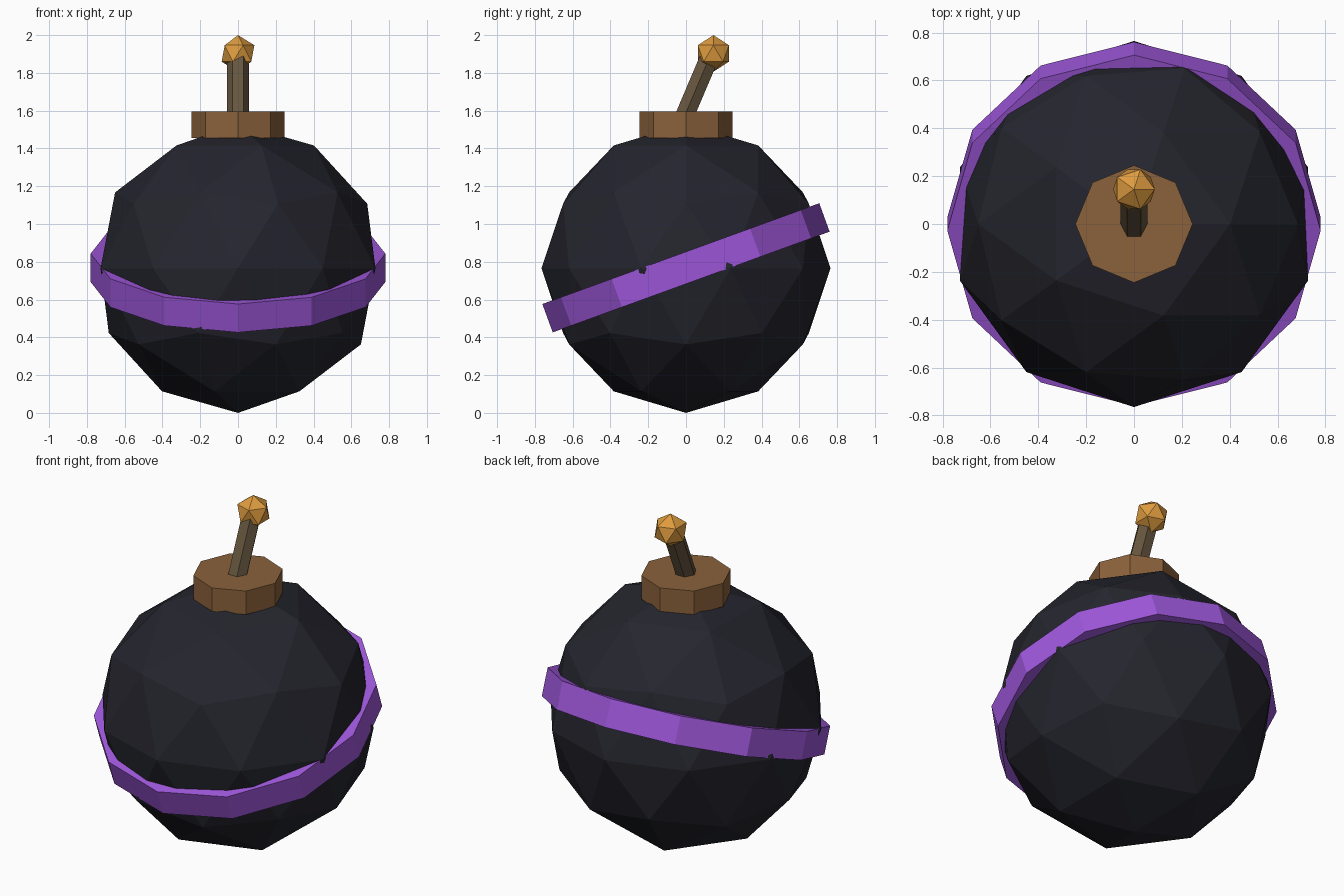
import bpy
from math import radians, pi, sin, cos
from mathutils import Vector

cube = bpy.data.objects.get("Cube")
if cube:
    bpy.data.objects.remove(cube, do_unlink=True)


def material(name, rgb):
    mat = bpy.data.materials.new(name)
    mat.use_nodes = True
    mat.diffuse_color = (*rgb, 1)
    mat.node_tree.nodes["Principled BSDF"].inputs["Base Color"].default_value = (*rgb, 1)
    return mat


def finish(name, mat):
    obj = bpy.context.object
    obj.name = name
    obj.data.materials.append(mat)
    return obj


def ball(name, mat, radius, center, detail):
    bpy.ops.mesh.primitive_ico_sphere_add(subdivisions=detail, radius=radius, location=center)
    return finish(name, mat)


def prism(name, mat, sides, radius, depth, center, tilt=0, turn=0):
    bpy.ops.mesh.primitive_cylinder_add(vertices=sides, radius=radius, depth=depth,
                                        location=center, rotation=(tilt, 0, turn))
    return finish(name, mat)


black = material("charcoal navy", (0.018, 0.0185, 0.027))
purple = material("purple", (0.34, 0.095, 0.70))
brown = material("cap brown", (0.26, 0.122, 0.045))
cord = material("fuse brown", (0.135, 0.095, 0.05))
amber = material("spark amber", (0.73, 0.33, 0.05))

# Faceted round body
RADIUS = 0.765
ball("body", black, RADIUS, (0, 0, RADIUS), 2)

# Slanted band around the middle
prism("band", purple, 12, 0.78, 0.16, (0, 0, 0.768), tilt=radians(20))

# Octagonal cap on top
prism("cap", brown, 8, 0.245, 0.14, (0, 0, 1.525))

# Leaning hexagonal fuse, flat side forward
lean = radians(23)
axis = Vector((0, sin(lean), cos(lean)))
base = Vector((0, 0, 1.59))
fuse = prism("fuse", cord, 6, 0.057, 0.40, base + axis * 0.13, tilt=-lean)
# spin about its own length so that corners point sideways
for v in fuse.data.vertices:
    x, y, z = v.co
    v.co = (-y, x, z)

# Spark at the end of the fuse
ball("spark", amber, 0.097, (0, 0.145, 1.903), 1)
